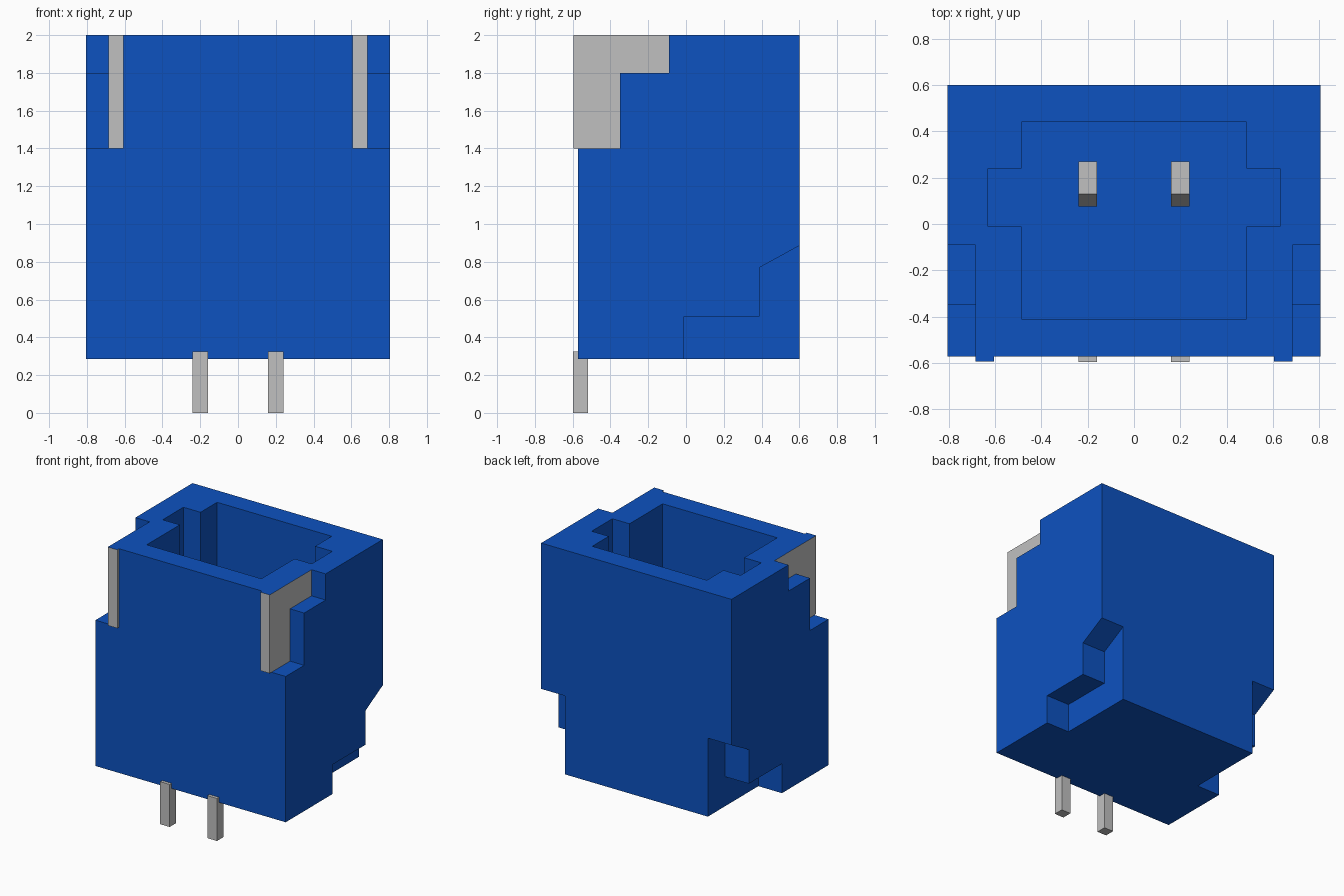
import bpy
import bmesh

cube = bpy.data.objects.get("Cube")
if cube:
    bpy.data.objects.remove(cube, do_unlink=True)


def material(name, rgb):
    m = bpy.data.materials.new(name)
    m.use_nodes = True
    m.diffuse_color = (*rgb, 1)
    m.node_tree.nodes["Principled BSDF"].inputs["Base Color"].default_value = (*rgb, 1)
    return m


blue = material("blue plastic", (0.004, 0.085, 0.527))
silver = material("silver metal", (0.527, 0.527, 0.527))


def prism(name, profile, axis, lo, hi, *mats):
    """Extrude a closed profile along x (profile in y,z) or z (profile in x,y)."""
    def place(p, t):
        return (t, *p) if axis == "x" else (*p, t)
    bm = bmesh.new()
    face = bm.faces.new([bm.verts.new(place(p, lo)) for p in profile])
    out = bmesh.ops.extrude_face_region(bm, geom=[face])
    verts = [v for v in out["geom"] if isinstance(v, bmesh.types.BMVert)]
    bmesh.ops.translate(bm, verts=verts, vec=place((0, 0), hi - lo))
    bmesh.ops.recalc_face_normals(bm, faces=bm.faces)
    mesh = bpy.data.meshes.new(name)
    bm.to_mesh(mesh)
    bm.free()
    obj = bpy.data.objects.new(name, mesh)
    bpy.context.collection.objects.link(obj)
    for m in mats:
        mesh.materials.append(m)
    return obj


def rect(a0, a1, b0, b1):
    return [(a0, b0), (a1, b0), (a1, b1), (a0, b1)]


def cut(target, cutter):
    mod = target.modifiers.new("cut", "BOOLEAN")
    mod.object = cutter
    mod.operation = "DIFFERENCE"
    mod.solver = "EXACT"
    bpy.context.view_layer.objects.active = target
    bpy.ops.object.modifier_apply(modifier=mod.name)
    bpy.data.objects.remove(cutter, do_unlink=True)


TOP, FLOOR = 2.0, 0.6

# Housing block
housing = prism("housing", rect(-0.805, 0.805, -0.573, 0.6), "z", 0.285, TOP, blue)

# Mating cavity with a slot in each side wall
half = [(0.485, -0.41), (0.485, -0.01), (0.63, -0.01),
        (0.63, 0.24), (0.485, 0.24), (0.485, 0.44)]
cavity = half + [(-x, y) for x, y in reversed(half)]
cut(housing, prism("cavity_cutter", cavity, "z", FLOOR, TOP + 0.1, blue))

# Stepped recesses: upper front corners and lower back corners
upper = [(-0.7, 1.4), (-0.35, 1.4), (-0.35, 1.8),
         (-0.09, 1.8), (-0.09, 2.1), (-0.7, 2.1)]
lower = [(-0.01, 0.2), (-0.01, 0.51), (0.39, 0.51), (0.39, 0.77),
         (0.6, 0.885), (0.7, 0.94), (0.7, 0.2)]
plate = [(-0.595, 1.4), (-0.35, 1.4), (-0.35, 1.8),
         (-0.09, 1.8), (-0.09, TOP), (-0.595, TOP)]
for side, s in (("left", 1), ("right", -1)):
    for profile in (upper, lower):
        a, b = sorted((s * 0.605, s * 0.9))
        cut(housing, prism("recess_cutter", profile, "x", a, b, blue))

    # Metal side plate with a blue top edge
    a, b = sorted((s * 0.605, s * 0.685))
    tab = prism(side + "_side_plate", plate, "x", a, b, silver, blue)
    for f in tab.data.polygons:
        if f.normal.z > 0.9:
            f.material_index = 1

    # Solder leg below the front edge
    a, b = sorted((s * 0.16, s * 0.24))
    prism(side + "_solder_leg", rect(-0.597, -0.52, 0, 0.325), "x", a, b, silver)

    # Contact pin inside the cavity, bevelled at the front of its tip
    contact = [(0.075, FLOOR - 0.05), (0.27, FLOOR - 0.05),
               (0.27, 1.5), (0.13, 1.5), (0.075, 1.35)]
    prism(side + "_contact_pin", contact, "x", a, b, silver)
